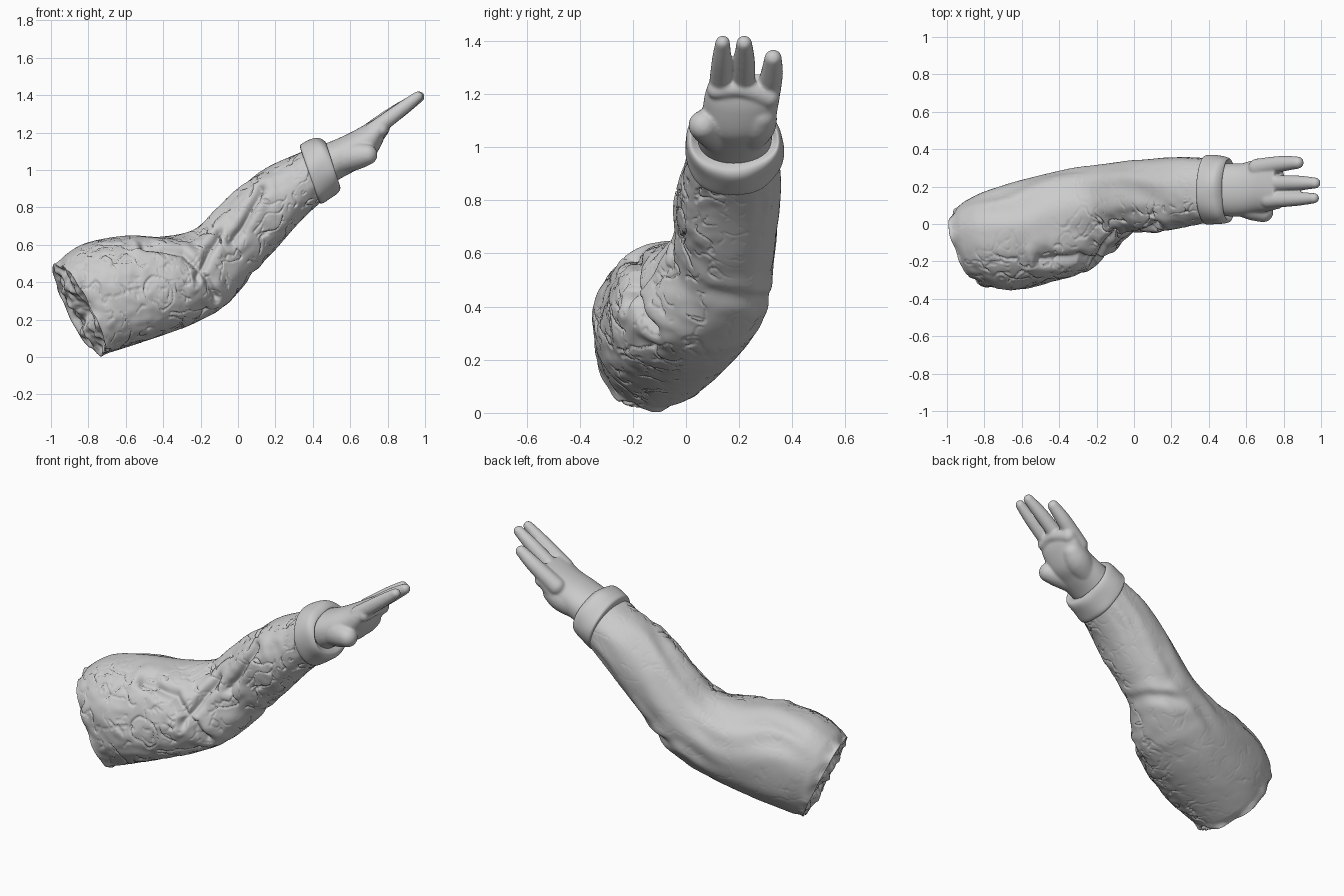
import bpy, bmesh, math
from mathutils import Vector, noise

if "Cube" in bpy.data.objects:
    bpy.data.objects.remove(bpy.data.objects["Cube"])


def spline(rows, t):
    """Catmull-Rom interpolation of a list of number rows, t in 0..1."""
    f = t * (len(rows) - 1)
    i = min(int(f), len(rows) - 2)
    u = f - i
    a, b, c, d = (rows[max(0, min(len(rows) - 1, i + k))] for k in (-1, 0, 1, 2))
    return [0.5 * (2 * q + (r - p) * u + (2 * p - 5 * q + 4 * r - s) * u * u
                   + (3 * q - p - 3 * r + s) * u ** 3) for p, q, r, s in zip(a, b, c, d)]


def loft(bm, rows, nu, nv, disp=None, cap=None, cap_rings=6):
    """Skin oval sections. Row: top x,z, bottom x,z, y min, y max, x shear."""
    rings = []
    for i in range(nu + 1):
        t = i / nu
        tx, tz, bx, bz, y0, y1, k = spline(rows, t)
        c = Vector(((tx + bx) / 2, (y0 + y1) / 2, (tz + bz) / 2))
        up = Vector(((tx - bx) / 2, 0, (tz - bz) / 2))
        side = Vector((k, (y1 - y0) / 2, 0))
        ring = []
        for j in range(nv):
            a = 2 * math.pi * j / nv
            ca, sa = math.cos(a), math.sin(a)
            p = c + up * math.copysign(abs(ca) ** 0.92, ca) + side * math.copysign(abs(sa) ** 0.92, sa)
            if disp:
                p += (p - c).normalized() * disp(t, a, p)
            ring.append(p)
        rings.append((c, ring))

    def cap_layers(c, ring):
        out = []
        for m in range(1, cap_rings + 1):
            s = 1 - m / (cap_rings + 0.5)
            layer = [c + (p - c) * s for p in ring]
            out.append([p + cap(p, s) for p in layer] if cap else layer)
        return out

    layers = cap_layers(*rings[0])[::-1] + [r for _, r in rings] + cap_layers(*rings[-1])
    vs = [[bm.verts.new(p) for p in ring] for ring in layers]
    for r0, r1 in zip(vs, vs[1:]):
        for j in range(nv):
            n = (j + 1) % nv
            bm.faces.new((r0[j], r0[n], r1[n], r1[j]))
    bm.faces.new(vs[0][::-1])
    bm.faces.new(vs[-1])


def blobs(bm, pts, n=26):
    """Tapered limb made of overlapping balls; row: x, y, z, radius."""
    for i in range(n + 1):
        x, y, z, r = spline(pts, i / n)
        res = bmesh.ops.create_icosphere(bm, subdivisions=3, radius=r)
        bmesh.ops.translate(bm, verts=res["verts"], vec=(x, y, z))


def finish(name, bm):
    bmesh.ops.recalc_face_normals(bm, faces=bm.faces)
    me = bpy.data.meshes.new(name)
    bm.to_mesh(me)
    bm.free()
    me.polygons.foreach_set("use_smooth", [True] * len(me.polygons))
    ob = bpy.data.objects.new(name, me)
    bpy.context.collection.objects.link(ob)
    return ob


def step(a, b, x):
    x = max(0, min(1, (x - a) / (b - a)))
    return x * x * (3 - 2 * x)


# Sleeve surface: creases, drapery folds, cracks and weathering
CREASES = [((-0.10, 0.66), (-0.22, 0.42)), ((-0.5, 0.6), (-0.3, 0.55)),
           ((-0.3, 0.55), (-0.16, 0.42)), ((-0.16, 0.42), (-0.12, 0.32)),
           ((0.13, 0.9), (-0.02, 0.62))]


def seg_dist(x, z, a, b):
    dx, dz = b[0] - a[0], b[1] - a[1]
    u = max(0, min(1, ((x - a[0]) * dx + (z - a[1]) * dz) / (dx * dx + dz * dz)))
    return math.hypot(x - a[0] - u * dx, z - a[1] - u * dz)


def sleeve_relief(t, a, p):
    front = step(-0.1, 0.6, -math.sin(a))
    rough = 0.12 + 0.88 * front
    # soft long folds on the upper back, fading in and out
    patch = 0.5 + 0.8 * noise.noise(p * 3.5 + Vector((5, 5, 0)))
    upper = step(-0.3, 0.3, math.sin(a + 0.6))
    d = 0.007 * math.sin(9 * a + 6 * t + 4 * noise.noise(p * 2.5)) * patch * upper \
        * step(0.02, 0.2, t) * step(1, 0.85, t)
    # bunched wrinkles under the elbow
    d += 0.008 * math.sin(60 * t + 3 * math.sin(a) + 5 * noise.noise(p * 4)) \
        * math.exp(-((t - 0.58) / 0.1) ** 2) * step(-0.2, 0.7, -math.cos(a))
    # deep creases on the front
    if front > 0:
        q = p + noise.noise_vector(p * 9) * 0.02
        near = min(seg_dist(q.x, q.z, *s) for s in CREASES)
        d -= 0.028 * front * math.exp(-(near / 0.018) ** 2)
        d += 0.010 * front * math.exp(-((near - 0.05) / 0.03) ** 2)
    # weathered lumps and jagged crack lines
    d += 0.012 * rough * noise.noise(p * 6) + 0.005 * rough * noise.noise(p * 19)
    w = p + noise.noise_vector(p * 14) * 0.025
    for scale, width, depth in ((6, 0.04, 0.013), (10, 0.06, 0.013), (17, 0.09, 0.008)):
        line = max(0, 1 - abs(noise.noise(w * scale + Vector((3, 1, 7)))) / width)
        d -= depth * line * rough * step(0.0, 0.12, noise.noise(p * scale * 0.8 + Vector((9, 2, 4))))
    # chipped broken rim
    return d + 0.035 * step(0.07, 0, t) * noise.noise(p * 10)


def broken_face(p, s):
    if p.x > 0:
        return Vector()
    n = 0.015 + noise.noise(p * 7) * 0.05 + noise.noise(p * 16) * 0.03 + noise.noise(p * 32) * 0.01
    return Vector((0.9, 0.3, 0.35)) * n * step(1, 0.85, s)


bm = bmesh.new()
loft(bm, [
    (-0.97, 0.50, -0.735, 0.01, -0.33, 0.10, -0.07),
    (-0.82, 0.605, -0.62, 0.045, -0.352, 0.172, -0.07),
    (-0.60, 0.645, -0.45, 0.10, -0.312, 0.233, -0.07),
    (-0.41, 0.64, -0.25, 0.175, -0.24, 0.282, -0.06),
    (-0.24, 0.675, -0.07, 0.275, -0.125, 0.315, -0.04),
    (-0.12, 0.785, 0.06, 0.425, -0.05, 0.335, 0),
    (0.0, 0.90, 0.20, 0.575, -0.035, 0.348, 0),
    (0.16, 1.015, 0.33, 0.72, -0.02, 0.358, 0),
    (0.36, 1.105, 0.46, 0.845, 0.015, 0.348, 0)],
    320, 240, sleeve_relief, broken_face, 30)
finish("sleeve", bm)

# Rolled cuff around the wrist
bm = bmesh.new()
loft(bm, [
    (0.345, 1.08, 0.43, 0.86, 0.035, 0.325, 0),
    (0.335, 1.12, 0.435, 0.825, 0.008, 0.358, 0),
    (0.36, 1.14, 0.465, 0.825, 0.0, 0.363, 0),
    (0.425, 1.168, 0.53, 0.875, 0.0, 0.363, 0),
    (0.47, 1.145, 0.545, 0.915, 0.015, 0.35, 0),
    (0.45, 1.12, 0.52, 0.945, 0.04, 0.33, 0)],
    50, 120, lambda t, a, p: 0.014 * noise.noise(p * 7))
finish("cuff", bm)

# Hand: thick palm, fingers, thumb and palm pads fused together
bm = bmesh.new()
loft(bm, [
    (0.40, 1.12, 0.48, 0.91, 0.05, 0.32, 0),
    (0.49, 1.15, 0.55, 0.955, 0.04, 0.325, 0),
    (0.56, 1.18, 0.625, 0.995, 0.045, 0.325, 0),
    (0.63, 1.215, 0.705, 1.04, 0.06, 0.34, 0),
    (0.70, 1.255, 0.765, 1.13, 0.07, 0.352, 0),
    (0.745, 1.28, 0.79, 1.20, 0.085, 0.35, 0)], 30, 48)
for pts in (
    # three stretched fingers
    [(0.72, .128, 1.21, .045), (0.87, .134, 1.322, .038), (0.962, .138, 1.393, .028)],
    [(0.72, .215, 1.21, .045), (0.87, .220, 1.322, .040), (0.968, .219, 1.391, .030)],
    [(0.66, .30, 1.17, .050), (0.79, .322, 1.27, .043), (0.875, .328, 1.335, .033)],
    # thumb
    [(0.54, .13, 1.05, .075), (0.63, .095, 1.075, .074), (0.69, .065, 1.082, .056)],
    # palm pads and knuckle ridge
    [(0.56, .24, 1.05, .070), (0.64, .26, 1.09, .080), (0.69, .28, 1.12, .062)],
    [(0.765, .115, 1.215, .036), (0.775, .21, 1.22, .036), (0.745, .31, 1.19, .044)],
):
    blobs(bm, pts)
hand = finish("hand", bm)
rem = hand.modifiers.new("fuse", "REMESH")
rem.mode = "VOXEL"
rem.voxel_size = 0.007
rem.use_smooth_shade = True
smo = hand.modifiers.new("soften", "SMOOTH")
smo.factor = 0.5
smo.iterations = 7
